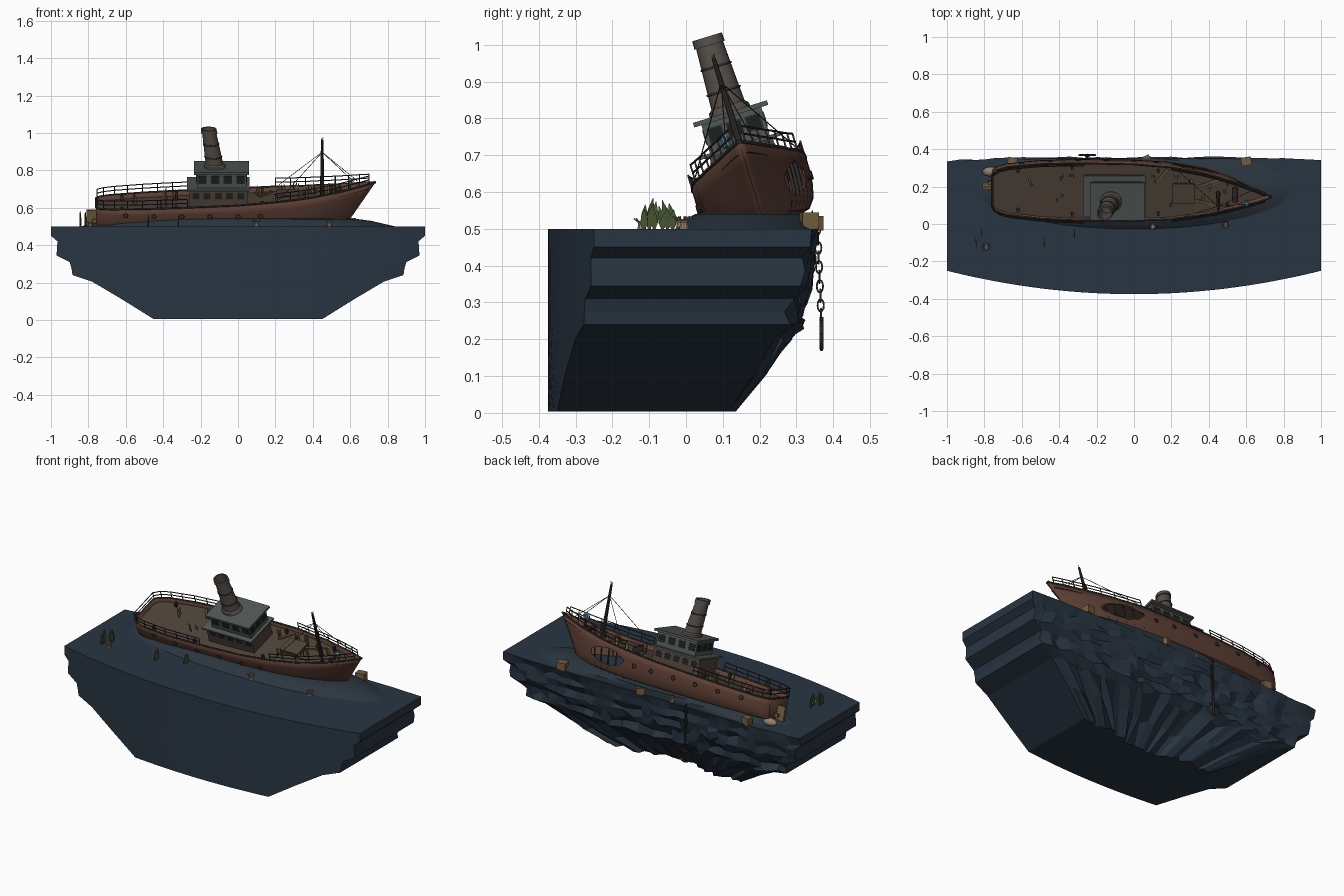
import bpy, bmesh, math, random
from mathutils import Matrix, Vector

if "Cube" in bpy.data.objects:
    bpy.data.objects.remove(bpy.data.objects["Cube"])
random.seed(4)
R = random.uniform
I = Matrix.Identity(4)
SHIP = Matrix.Translation((0, .215, .505)) @ Matrix.Rotation(math.radians(17), 4, 'X')   # heeled over

def mat(name, r, g, b):
    m = bpy.data.materials.new(name)
    m.diffuse_color = (r, g, b, 1)
    m.use_nodes = True
    m.node_tree.nodes["Principled BSDF"].inputs["Base Color"].default_value = m.diffuse_color
    return m
ROCK, SAND = mat("rock", .022, .036, .055), mat("sand", .024, .036, .05)
HULL, DECK = mat("rusty_hull", .11, .05, .035), mat("deck", .075, .055, .04)
GREY, DARK = mat("grey_paint", .08, .095, .09), mat("dark", .012, .014, .016)
IRON, FUNN = mat("iron", .035, .03, .027), mat("funnel_paint", .09, .075, .065)
WOOD, WEED = mat("crate_wood", .17, .11, .05), mat("weed", .06, .09, .03)
YELL, PALE = mat("yellow_weed", .2, .15, .05), mat("shell", .28, .22, .15)
GLASS = mat("blue_glass", .08, .25, .32)

def obj(name, verts, faces, m, M=I, smooth=None):
    me = bpy.data.meshes.new(name)
    me.from_pydata([tuple(v) for v in verts], [], faces)
    bm = bmesh.new(); bm.from_mesh(me)
    bmesh.ops.recalc_face_normals(bm, faces=bm.faces)
    bm.to_mesh(me); bm.free()
    o = bpy.data.objects.new(name, me)
    bpy.context.collection.objects.link(o)
    me.materials.append(m)
    o.matrix_world = M
    if smooth:
        bpy.ops.object.select_all(action='DESELECT')
        o.select_set(True); bpy.context.view_layer.objects.active = o
        bpy.ops.object.shade_smooth_by_angle(angle=math.radians(smooth))
    return o

def loft(name, rings, m, M=I, caps=True, closed=True, smooth=None):
    n = len(rings[0])
    F = [(a*n+i, a*n+(i+1) % n, (a+1)*n+(i+1) % n, (a+1)*n+i)
         for a in range(len(rings)-1) for i in range(n if closed else n-1)]
    if caps:
        F += [tuple(range(n)), tuple(range((len(rings)-1)*n, len(rings)*n))]
    return obj(name, [p for r in rings for p in r], F, m, M, smooth)

def boxes(name, items, m, M=I):
    # items: (centre, size[, rotation about z])
    V, F = [], []
    for it in items:
        c, s = Vector(it[0]), it[1]
        rot = Matrix.Rotation(it[2] if len(it) > 2 else 0, 3, 'Z')
        b = len(V)
        V += [c + rot @ Vector((x*s[0]/2, y*s[1]/2, z*s[2]/2)) for z in (-1, 1) for x, y in ((-1, -1), (1, -1), (1, 1), (-1, 1))]
        F += [tuple(b+i for i in f) for f in ((0, 1, 2, 3), (4, 5, 6, 7), (0, 1, 5, 4), (1, 2, 6, 5), (2, 3, 7, 6), (3, 0, 4, 7))]
    return obj(name, V, F, m, M)

def tubes(name, paths, r, m, M=I, cyclic=False):
    cu = bpy.data.curves.new(name, 'CURVE')
    cu.dimensions, cu.bevel_depth, cu.bevel_resolution, cu.use_fill_caps = '3D', r, 1, True
    for p in paths:
        s = cu.splines.new('POLY')
        s.points.add(len(p)-1)
        for q, c in zip(s.points, p):
            q.co = (*c, 1)
        s.use_cyclic_u = cyclic
    o = bpy.data.objects.new(name, cu)
    bpy.context.collection.objects.link(o)
    cu.materials.append(m)
    o.matrix_world = M

def circle(c, r, n=20, rz=None):
    return [(c[0]+r*math.cos(2*math.pi*i/n), c[1]+(rz or r)*math.sin(2*math.pi*i/n), c[2]) for i in range(n)]

def leaves(name, spots, m, M=I):
    V, F = [], []
    for x, y, z, h, w, a in spots:
        b, d, lean = len(V), Vector((math.cos(a), math.sin(a), 0)), R(-.2, .2)*h
        for t, k in ((0, .3), (.3, 1), (.65, .8), (1, .05)):
            c = Vector((x, y, z+h*t)) + d*lean*t*t
            V += [c-d*w*k/2, c+d*w*k/2]
        F += [(b+2*i, b+2*i+1, b+2*i+3, b+2*i+2) for i in range(3)]
    obj(name, V, F, m, M).modifiers.new("thick", 'SOLIDIFY').thickness = .003

def lerp(tab, x):
    for (a, p), (b, q) in zip(tab, tab[1:]):
        if x <= b:
            return p + (q-p)*(x-a)/(b-a)
    return tab[-1][1]

# cliff slab: curved front, stepped sides, ragged back
rings = []
for z, w, yb, j in ((.004, .45, .15, .05), (.11, .62, .225, .05), (.205, .78, .30, .04), (.24, .885, .325, .03), (.275, .89, .325, .04),
                    (.31, .9, .335, .03), (.345, .97, .345, .03), (.385, .968, .35, .035), (.42, .965, .355, .025), (.45, 1, .358, .025), (.5, 1, .362, .01)):
    front = [(w*(i/8-1), -.375+.125*(w*(i/8-1))**2, z) for i in range(17)]
    back = []
    for i in range(31):
        x = w*(1-i/15)
        dip = .02*(x/w)**4 + (.06*math.exp(-(x/.2)**2) if z < .2 else 0)
        back.append((x+(R(-.012, .012) if 0 < i < 30 else 0), yb-dip-R(0, j), z+(R(-.014, .014) if .05 < z < .46 and 0 < i < 30 else 0)))
    rings.append(front+back)
loft("cliff", rings, ROCK)

# sand mound under the wreck
loft("sand_mound", [[(x, min(y, .35), z) for x, y, z in circle((0, .19, .498+.045*h), .85*k, 40, .22*k)]
     for k, h in ((1, 0), (.93, .3), (.84, .7), (.74, .95), (.5, 1))], SAND, smooth=40)

# hull shape
BREADTH = [(-.76, .09), (-.74, .115), (-.68, .135), (-.5, .155), (-.3, .162), (0, .16), (.2, .147), (.4, .112), (.55, .07), (.65, .036), (.735, .003)]
SHEER = [(-.76, .127), (-.4, .143), (0, .16), (.35, .185), (.55, .21), (.735, .242)]
def hull_pt(xd, side, fb, h, k=1):
    s = max(0, (xd-.2)/.535)
    base = .015*s
    return (xd-.15*(1-h)*s*s, side*fb*k*lerp(BREADTH, xd), base+h*(lerp(SHEER, xd)-base))
PROF = [(.5, 0), (.8, .08), (.92, .25), (.975, .5), (1, .75), (1, 1)]
XS = [-.76, -.74, -.71, -.68, -.59, -.5, -.4, -.3, -.2, -.1, 0, .1, .2, .27, .34, .4, .48, .55, .6, .65, .7, .735]
sect = [(1, *p) for p in PROF[::-1]] + [(1, 0, 0)] + [(-1, *p) for p in PROF]
rings = [[hull_pt(x, *s) for s in sect] for x in XS]
n = len(sect)
F = [(a*n+i, a*n+i+1, (a+1)*n+i+1, (a+1)*n+i) for a in range(len(XS)-1) for i in range(n-1)] + [tuple(range(n))]
hull = obj("hull", [p for r in rings for p in r], F, HULL, SHIP, 35)
sol = hull.modifiers.new("plate", 'SOLIDIFY')
sol.thickness, sol.offset = .006, -1

# torn hole in the port bow
jag = [(.32+.125*math.cos(a)*k, .1+.05*math.sin(a)*k) for a, k in ((i*math.pi/9, R(.82, 1.1)) for i in range(18))]
cut = loft("hole_cutter", [[(x, v, w) for x, w in jag] for v in (.03, .3)], DARK, SHIP)
cut.hide_render = True
bo = hull.modifiers.new("hole", 'BOOLEAN')
bo.object, bo.operation, bo.solver = cut, 'DIFFERENCE', 'EXACT'
bpy.context.view_layer.update()
hull.data = bpy.data.meshes.new_from_object(hull.evaluated_get(bpy.context.evaluated_depsgraph_get()))
hull.modifiers.clear()
bpy.data.objects.remove(cut)
tubes("hull_ribs", [[hull_pt(x, s, fb, h*.8, .93) for fb, h in PROF] for x in (.2, .26, .32, .38, .44) for s in (-1, 1)], .005, IRON, SHIP)

# deck, gunwale, keel fittings
deck = [[(x, s*.97*lerp(BREADTH, x), lerp(SHEER, x)-.028) for s in (-1, 1)] for x in XS[:-1]]
loft("deck", deck, DECK, SHIP, caps=False, closed=False)
edge = lambda x, s, dz=0: (x, s*.985*lerp(BREADTH, x), lerp(SHEER, x)+dz)
rim = [edge(x, -1) for x in XS[::-1]] + [edge(x, 1) for x in XS]
tubes("gunwale", [rim], .005, IRON, SHIP)
boxes("rudder", [((-.785, 0, .045), (.05, .016, .085)), ((-.765, 0, .03), (.03, .05, .02))], WOOD, SHIP)
tubes("portholes", [[(x+.011*math.cos(a), lerp(BREADTH, x)*s, .098+.011*math.sin(a)) for a in (i*math.pi/5 for i in range(10))]
      for x in (-.6, -.45, -.3, -.15, 0, .12) for s in (-1, 1)], .003, IRON, SHIP, True)

# railings, stern and bow
def railing(name, pts):
    up = lambda d: [(x, y, z+d) for x, y, z in pts]
    tubes(name, [up(.046), up(.024)] + [[p, q] for p, q in zip(pts, up(.046))], .0028, IRON, SHIP)
st = [-.27, -.35, -.43, -.51, -.59, -.66, -.72, -.755]
railing("stern_railing", [edge(x, -1) for x in st] + [edge(x, 1) for x in st[::-1]])
bw = [.2, .28, .36, .44, .52, .59, .65, .7]
for s, nm in ((-1, "starboard"), (1, "port")):
    railing("bow_railing_"+nm, [edge(x, s) for x in bw])

# two-storey deckhouse with windows
boxes("lower_house", [((-.105, 0, .175), (.31, .18, .1))], DECK, SHIP)
boxes("upper_house", [((-.088, 0, .275), (.265, .17, .08))], GREY, SHIP)
boxes("house_roofs", [((-.105, 0, .23), (.335, .23, .01)), ((-.088, 0, .321), (.295, .21, .013))], GREY, SHIP)
win = []
for s in (-1, 1):
    win += [((-.19+.068*i, s*.085, .28), (.038, .005, .036)) for i in range(4)]
    win += [((-.225+.06*i, s*.09, .192), (.032, .005, .03)) for i in range(5)]
    win += [((.045 if s > 0 else -.221, -.054+.054*i, .28), (.005, .036, .036)) for i in range(3)]
boxes("windows", win, DARK, SHIP)
boxes("window_frames", [(c, tuple(d*1.2 if d > .01 else .003 for d in s)) for c, s in win], IRON, SHIP)

# funnel, hollow and raked aft
FP = [(0, .058), (.012, .056), (.02, .047), (.19, .038), (.19, .043), (.214, .042), (.214, .034), (.1, .034)]
loft("funnel", [circle((-.123-.16*h, 0, .326+h), r, 24) for h, r in FP], FUNN, SHIP, smooth=35)
tubes("funnel_bands", [circle((-.123-.16*h, 0, .326+h), r, 24) for h, r in ((.06, .046), (.13, .042))], .003, IRON, SHIP, True)

# mast with rigging
loft("mast", [circle((.45, 0, h), r, 10) for h, r in ((.16, .012), (.4, .008), (.478, .006))], IRON, SHIP)
tubes("mast_splinters", [[(.45, 0, .47), (.455, .004, .49)], [(.45, 0, .47), (.446, -.003, .487)]], .002, WOOD, SHIP)
tubes("rigging", [[(.45, 0, .41), edge(x, s, .01)] for x, s in ((.22, -1), (.22, 1), (.64, -1), (.64, 1))], .0016, IRON, SHIP)

# deck gear
boxes("hatch", [((.265, 0, .162), (.11, .1, .03)), ((.265, 0, .18), (.12, .11, .008))], DECK, SHIP)
boxes("loose_planks", [((.37, .045, .168), (.17, .012, .01), .35), ((.36, -.05, .165), (.13, .012, .01), -.25), ((.15, .09, .15), (.1, .012, .01), .9)], WOOD, SHIP)
tubes("windlass", [[(.54, -.04, .2), (.54, .04, .2)]], .013, IRON, SHIP)
boxes("bollards", [((x, s*y, lerp(SHEER, x)-.015), (.014, .014, .035)) for x, y in ((-.62, .11), (-.33, .13), (.13, .12), (.5, .06)) for s in (-1, 1)], IRON, SHIP)
loft("bow_lantern", [circle((.6, -.035, h), r, 10) for h, r in ((.235, .008), (.24, .013), (.265, .013), (.275, .005))], GLASS, SHIP)
loft("lantern_post", [circle((.6, -.035, h), .004, 6) for h in (.18, .237)], IRON, SHIP)

# weeds growing on the deck
spots = []
for x, v in ((-.56, .05), (-.4, -.04), (-.39, .08), (-.34, .1), (.11, .08), (.2, -.06), (.23, .08), (.31, .07), (.36, -.03), (.4, .04), (.48, .02)):
    spots += [(x+R(-.015, .015), v+R(-.015, .015), lerp(SHEER, x)-.03, R(.04, .075), R(.009, .015), R(0, 3)) for _ in range(3)]
leaves("deck_weeds", spots, YELL, SHIP)

# sea floor weeds, anemones and shells
spots = []
for x, y, h in ((-.84, -.1, .085), (-.48, -.1, .07), (-.32, -.05, .06), (-.82, -.05, .08)):
    spots += [(x+R(-.008, .008), y+d, .498, h*k, .02, math.pi/2+R(-.3, .3)) for d, k in ((-.014, .8), (0, 1), (.014, .9))]
leaves("floor_weeds", spots, WEED)
for x, y in ((-.79, -.12), (.1, -.015), (.49, -.005)):
    z = .5 if y < -.1 else .505
    loft("anemone", [circle((x, y, z+h), r, 10) for h, r in ((-.005, .014), (.012, .01), (.018, .013))], PALE)
    tubes("anemone_arms", [[(x, y, z+.015), (x+.012*math.cos(a), y+.012*math.sin(a), z+.02), (x+.022*math.cos(a), y+.022*math.sin(a), z+.028)]
          for a in (i*math.pi/4 for i in range(8))], .002, PALE)
loft("boulder", [circle((-.765, .28, .52+.022*math.sin(t)), max(.001, .045*math.cos(t)), 14, max(.001, .026*math.cos(t)))
     for t in (i*math.pi/8-math.pi/2 for i in range(9))], PALE, smooth=60)
loft("cone_shell", [circle((-.15, .343, .5+h), r, 8) for h, r in ((0, .015), (.05, .001))], YELL)

# crates on the ledge
boxes("crates", [((.6, .335, .522), (.055, .045, .045), .15), ((.065, .347, .515), (.045, .035, .04), .5), ((-.65, .338, .518), (.05, .035, .045), -.2)], WOOD)

# hanging chain and anchor
links = []
for i in range(10):
    zc, yc = .5-.026*i, .357+.0011*i
    link = []
    for a in (k*math.pi/6 for k in range(12)):
        d, h = .0085*math.cos(a), .017*math.sin(a)
        link.append((-.25+(d if i % 2 else 0), yc+(0 if i % 2 else d), zc+h))
    links.append(link)
tubes("chain", links, .0028, IRON, cyclic=True)
arc = [(-.25+.042*math.cos(a), .368, .215+.042*math.sin(a)) for a in (math.pi*(1+i/8) for i in range(9))]
tubes("anchor", [[(-.25, .368, .26), (-.25, .368, .175)], arc, [(-.275, .368, .24), (-.225, .368, .24)]], .0055, IRON)
